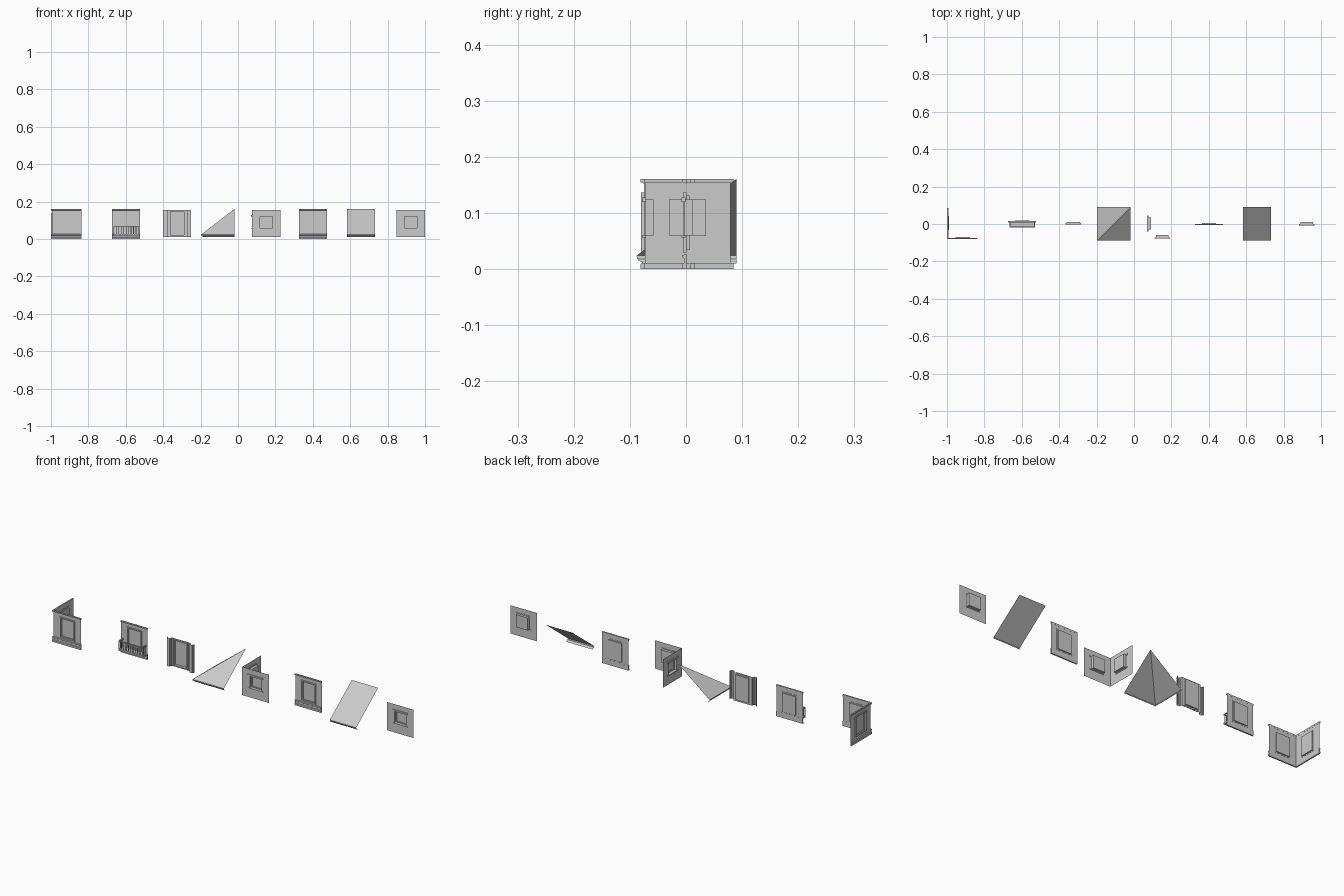
import bpy, bmesh, math
from mathutils import Matrix, Vector

if "Cube" in bpy.data.objects:
    bpy.data.objects.remove(bpy.data.objects["Cube"])


def place(x, y, turn=0):
    return Matrix.Translation((x, y, 0)) @ Matrix.Rotation(math.radians(turn), 4, 'Z')


def finish(name, bm, m=Matrix.Identity(4), fix=False):
    bmesh.ops.remove_doubles(bm, verts=bm.verts, dist=1e-5)
    if fix:
        bmesh.ops.recalc_face_normals(bm, faces=bm.faces)
    bm.transform(m)
    me = bpy.data.meshes.new(name)
    bm.to_mesh(me)
    bm.free()
    ob = bpy.data.objects.new(name, me)
    bpy.context.collection.objects.link(ob)
    return ob


def face(bm, pts):
    bm.faces.new([bm.verts.new(p) for p in pts])


def add_box(bm, x0, x1, y0, y1, z0, z1):
    c = Vector(((x0 + x1) / 2, (y0 + y1) / 2, (z0 + z1) / 2))
    s = Matrix.Diagonal((x1 - x0, y1 - y0, z1 - z0, 1))
    bmesh.ops.create_cube(bm, size=1, matrix=Matrix.Translation(c) @ s)


def rect(x0, x1, z0, z1, y):
    return [(x0, y, z0), (x1, y, z0), (x1, y, z1), (x0, y, z1)]


def bridge(bm, a, b):
    for i in range(4):
        j = (i + 1) % 4
        face(bm, [a[i], a[j], b[j], b[i]])


# single-sheet wall with a recessed opening, front at local y = 0
def wall(name, m, x0, x1, z0, z1, hw, oz0, oz1, depth):
    bm = bmesh.new()
    hole = rect(-hw, hw, oz0, oz1, 0)
    back = rect(-hw, hw, oz0, oz1, depth)
    bridge(bm, rect(x0, x1, z0, z1, 0), hole)
    bridge(bm, hole, back)
    face(bm, back)
    finish(name, bm, m)


# profile in (y, z) run along x
def moulding(name, m, prof, x0, x1):
    bm = bmesh.new()
    n = len(prof)
    for i in range(n):
        (ya, za), (yb, zb) = prof[i], prof[(i + 1) % n]
        face(bm, [(x0, ya, za), (x1, ya, za), (x1, yb, zb), (x0, yb, zb)])
    for x in (x0, x1):
        face(bm, [(x, y, z) for y, z in prof])
    finish(name, bm, m, True)


def frame(name, m, hw, z0, z1, t, y0, y1):
    bm = bmesh.new()
    o0, i0 = rect(-hw, hw, z0, z1, y0), rect(-hw + t, hw - t, z0 + t, z1 - t, y0)
    o1, i1 = rect(-hw, hw, z0, z1, y1), rect(-hw + t, hw - t, z0 + t, z1 - t, y1)
    for a, b in ((o0, i0), (i0, i1), (i1, o1), (o1, o0)):
        bridge(bm, a, b)
    finish(name, bm, m, True)


CORNICE = [(0.001, 0.152), (-0.003, 0.154), (-0.006, 0.155), (-0.006, 0.161), (0.001, 0.161)]
BASE = [(0.001, 0), (-0.006, 0), (-0.006, 0.009), (-0.003, 0.011), (-0.003, 0.019),
        (-0.006, 0.021), (-0.006, 0.025), (0.001, 0.027)]


# tall window bay with cornice and base
def tall_bay(name, m, hw=0.075, left=0.0):
    wall(name + "_wall", m, -hw, hw, 0, 0.161, 0.038, 0.034, 0.131, 0.006)
    frame(name + "_window_frame", m, 0.043, 0.03, 0.137, 0.006, -0.005, 0.001)
    frame(name + "_sash", m, 0.038, 0.034, 0.131, 0.004, 0.002, 0.006)
    moulding(name + "_cornice", m, CORNICE, -hw - left, hw)
    moulding(name + "_base", m, BASE, -hw - left, hw)


# small window bay with lintel and sill through the wall
def small_bay(name, m):
    wall(name + "_wall", m, -0.076, 0.076, 0.01, 0.155, 0.033, 0.06, 0.124, 0.015)
    for part, z0, z1 in (("lintel", 0.12, 0.128), ("sill", 0.056, 0.06)):
        bm = bmesh.new()
        add_box(bm, -0.042, 0.042, -0.005, 0.002, z0, z1)
        finish(name + "_" + part, bm, m)
    frame(name + "_sash", m, 0.033, 0.06, 0.124, 0.004, 0.01, 0.015)


# corner of two tall bays
tall_bay("corner_front", place(-0.916, -0.075), 0.078, 0.006)
tall_bay("corner_side", place(-0.994, 0.005, -90), 0.08)

# balcony bay
bay = place(-0.598, 0.014)
tall_bay("balcony_bay", bay)
bm = bmesh.new()
add_box(bm, -0.068, 0.068, -0.033, 0, 0.02, 0.028)
for y0, y1, x0, x1 in ((-0.033, -0.028, -0.068, 0.068), (-0.028, 0, -0.068, -0.063), (-0.028, 0, 0.063, 0.068)):
    add_box(bm, x0, x1, y0, y1, 0.066, 0.071)
finish("balcony_slab_and_rail", bm, bay)
bm = bmesh.new()
spots = [(-0.0655 + i * 0.0131, -0.0305) for i in range(11)]
spots += [(s * 0.0655, y) for s in (-1, 1) for y in (-0.019, -0.008)]
for x, y in spots:
    bmesh.ops.create_cone(bm, segments=6, radius1=0.002, radius2=0.002, depth=0.04,
                          matrix=Matrix.Translation((x, y, 0.047)))
finish("balusters", bm, bay)

# tall opening between folded pilasters
door = place(-0.325, 0.004)
wall("pilaster_bay_wall", door, -0.053, 0.053, 0.01, 0.155, 0.037, 0.02, 0.148, 0.007)
frame("pilaster_bay_frame", door, 0.042, 0.015, 0.154, 0.006, -0.008, 0.001)
bm = bmesh.new()
fold = [(0.053, 0), (0.053, -0.009), (0.057, -0.009), (0.057, -0.014), (0.071, -0.014),
        (0.071, -0.009), (0.075, -0.009), (0.075, 0)]
for s in (-1, 1):
    for (xa, ya), (xb, yb) in zip(fold, fold[1:]):
        q = [(s * xa, ya, 0.01), (s * xb, yb, 0.01), (s * xb, yb, 0.155), (s * xa, ya, 0.155)]
        face(bm, q if s > 0 else q[::-1])
finish("pilasters", bm, door)

# roof pieces: eave profile as (inset from edge, z)
EAVE = [(0.011, 0.010), (0.009, 0.013), (0.004, 0.015), (0.001, 0.018), (0.0, 0.024), (0.178, 0.161)]
bm = bmesh.new()
xl, yf, S = -0.197, -0.088, 0.178
for (da, za), (db, zb) in zip(EAVE, EAVE[1:]):
    ra, rb = [[(xl + S, yf + d, z), (xl + d, yf + d, z), (xl + d, yf + S, z)]
              for d, z in ((da, za), (db, zb))]
    for i in (0, 1):
        pts = []
        for p in (ra[i + 1], ra[i], rb[i], rb[i + 1]):
            if all((Vector(p) - Vector(q)).length > 1e-5 for q in pts):
                pts.append(p)
        face(bm, pts)
finish("hip_roof_corner", bm)

bm = bmesh.new()
for (da, za), (db, zb) in zip(EAVE, EAVE[1:]):
    face(bm, [(0.583, yf + da, za), (0.733, yf + da, za), (0.733, yf + db, zb), (0.583, yf + db, zb)])
finish("roof_slope", bm)

# corner of two small bays, then the straight bays
small_bay("small_corner_front", place(0.151, -0.073))
small_bay("small_corner_side", place(0.075, 0.003, -90))
tall_bay("tall_straight", place(0.401, 0.0))
small_bay("small_straight", place(0.924, -0.003))
